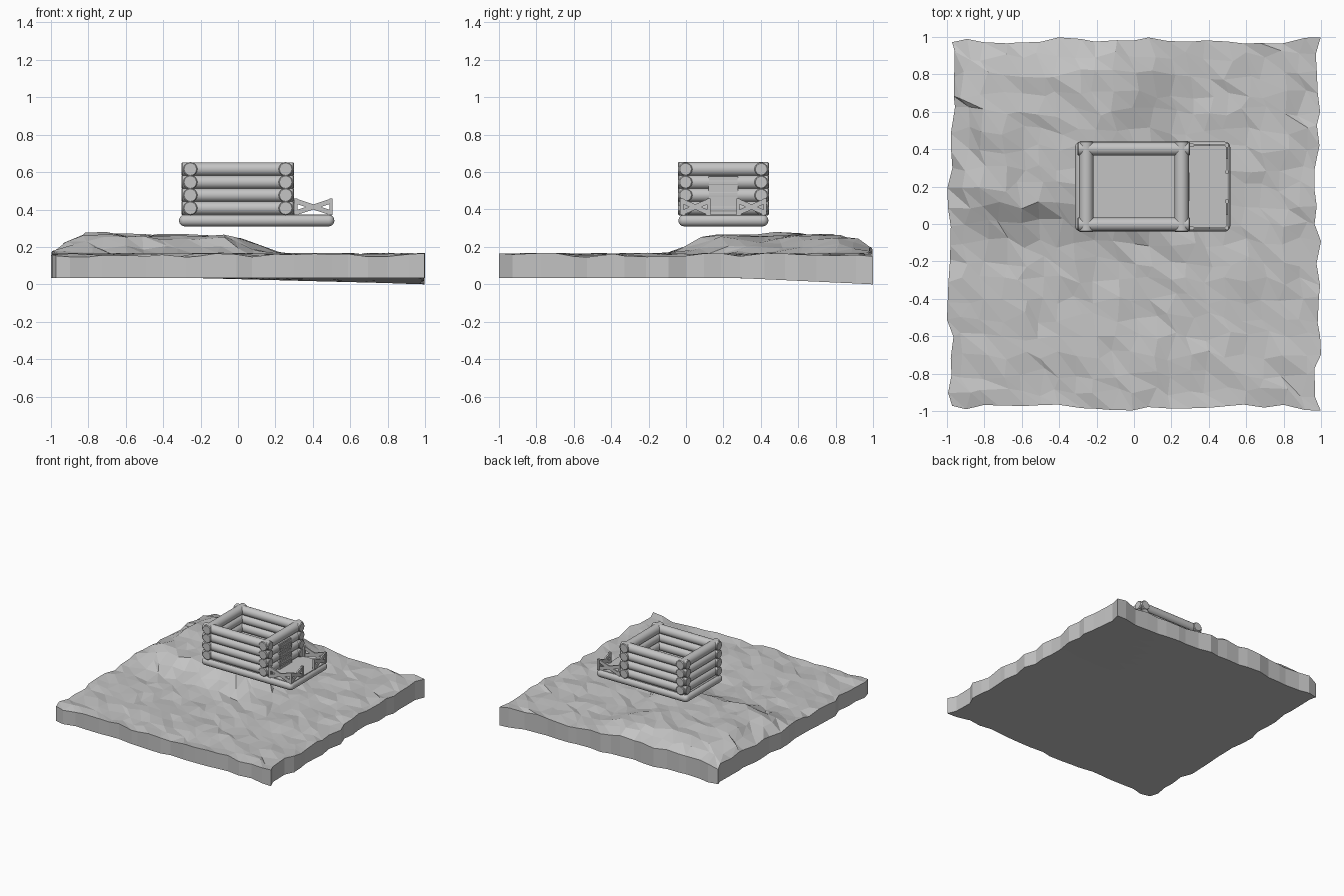
import bpy, bmesh, math, random
from mathutils import Vector, Matrix

if "Cube" in bpy.data.objects:
    bpy.data.objects.remove(bpy.data.objects["Cube"])

random.seed(7)
grey = bpy.data.materials.new("stone grey")
grey.diffuse_color = (0.55, 0.55, 0.55, 1)
grey.use_nodes = True
grey.node_tree.nodes["Principled BSDF"].inputs["Base Color"].default_value = grey.diffuse_color


def finish(name, bm, smooth=False):
    bmesh.ops.recalc_face_normals(bm, faces=bm.faces[:])
    me = bpy.data.meshes.new(name)
    bm.to_mesh(me)
    bm.free()
    me.materials.append(grey)
    ob = bpy.data.objects.new(name, me)
    bpy.context.collection.objects.link(ob)
    if smooth:
        bpy.ops.object.select_all(action='DESELECT')
        ob.select_set(True)
        bpy.context.view_layer.objects.active = ob
        bpy.ops.object.shade_smooth_by_angle(angle=math.radians(40))
    return ob


def add_box(bm, lo, hi):
    lo, hi = Vector(lo), Vector(hi)
    m = Matrix.Translation((lo + hi) / 2) @ Matrix.Diagonal((*(hi - lo), 1))
    bmesh.ops.create_cube(bm, size=1, matrix=m)


def add_bar(bm, a, b, width, thick, normal):
    # flat slat from a to b, lying in the plane with the given normal
    a, b, n = Vector(a), Vector(b), Vector(normal)
    d = (b - a).normalized()
    s = n.cross(d)
    rot = Matrix((d, s, n)).transposed().to_4x4()
    m = Matrix.Translation((a + b) / 2) @ rot @ Matrix.Diagonal(((b - a).length, width, thick, 1))
    bmesh.ops.create_cube(bm, size=1, matrix=m)


def log(name, a, b, r):
    # round log with slightly chamfered ends
    a, b = Vector(a), Vector(b)
    bm = bmesh.new()
    rot = (b - a).to_track_quat('Z', 'Y').to_matrix().to_4x4()
    bmesh.ops.create_cone(bm, cap_ends=True, segments=20, radius1=r, radius2=r,
                          depth=(b - a).length, matrix=Matrix.Translation((a + b) / 2) @ rot)
    caps = {e for f in bm.faces if len(f.verts) > 4 for e in f.edges}
    bmesh.ops.bevel(bm, geom=list(caps), offset=0.005, segments=1, affect='EDGES')
    return finish(name, bm, True)


def step(a, b, v):
    t = min(1, max(0, (v - a) / (b - a)))
    return t * t * (3 - 2 * t)


# ground slab: faceted, with a low hill at the back left and a hollow by the cabin
N = 20
bm = bmesh.new()


def ground_z(x, y):
    hill = step(-0.12, 0.16, y) * step(0.27, -0.08, x)
    hill *= step(-1.1, -0.74, x) * step(1.14, 0.78, y)
    peak = 0.04 * math.exp(-((x + 0.79) ** 2 + (y - 0.55) ** 2) / 0.015)
    hollow = 0.035 * math.exp(-((x - 0.05) ** 2 + (y - 0.47) ** 2) / 0.025)
    return 0.157 + 0.103 * hill + (peak - hollow) * hill


rows = []
for j in range(N + 1):
    row = []
    for i in range(N + 1):
        x, y = -1 + 2 * i / N, -1 + 2 * j / N
        ex, ey = i in (0, N), j in (0, N)
        z = ground_z(x, y) + random.uniform(-0.012, 0.012)
        jx, jy = random.uniform(-0.03, 0.03), random.uniform(-0.03, 0.03)
        inset = 0.01 if x < 0 and y > 0.6 else 0
        x = x - math.copysign(abs(jx) * 1.2 + inset, x) if ex else x + jx
        y = y - math.copysign(abs(jy) * 1.2, y) if ey else y + jy
        if ex and ey:
            # only the two right-hand corners reach the full extent
            r = 0.998 if x > 0 else 0.972
            x, y = math.copysign(r, x), math.copysign(r, y)
        row.append(bm.verts.new((max(-1, min(1, x)), max(-1, min(1, y)), z)))
    rows.append(row)
rows[N // 4][0].co.x = -1
for j in range(N):
    for i in range(N):
        a, b = rows[j][i], rows[j][i + 1]
        c, d = rows[j + 1][i + 1], rows[j + 1][i]
        bm.faces.new((a, b, d))
        bm.faces.new((b, c, d))
# walls and nearly flat underside, dipping at the back right corner
ext = bmesh.ops.extrude_face_region(bm, geom=bm.faces[:], use_keep_orig=True)
for v in (g for g in ext["geom"] if isinstance(g, bmesh.types.BMVert)):
    x, y = v.co.x, v.co.y
    v.co.z = 0.033 - 0.033 * max(0, (x + 0.2) / 1.198) * max(0, (y - 0.3) / 0.698)
finish("ground", bm)

# cabin base with fully rounded rim
bm = bmesh.new()
add_box(bm, (-0.315, -0.04, 0.31), (0.515, 0.44, 0.372))
bmesh.ops.bevel(bm, geom=bm.edges[:], offset=0.03, segments=6, profile=0.5, affect='EDGES')
finish("cabin_base", bm, True)

# porch and room floor boards
bm = bmesh.new()
add_box(bm, (-0.29, -0.02, 0.36), (0.5, 0.42, 0.374))
finish("floor", bm)

# stacked log walls, four courses high
R = 0.036
for k in range(4):
    z = 0.407 + 0.0695 * k
    for side, y in (("front", -0.002), ("back", 0.402)):
        log(f"{side}_wall_log_{k}", (-0.303, y, z), (0.3, y, z), R)
    for side, x in (("left", -0.255), ("right", 0.255)):
        log(f"{side}_wall_log_{k}", (x, -0.043, z), (x, 0.443, z), R + 0.002)

# door on the porch side, made of horizontal boards
bm = bmesh.new()
add_box(bm, (0.25, 0.12, 0.372), (0.288, 0.277, 0.575))
for k in range(10):
    z = 0.376 + 0.02 * k
    add_box(bm, (0.28, 0.122, z), (0.296, 0.275, z + 0.014))
finish("door", bm)


def fence(name, a, b, normal):
    # two posts with a crossed pair of slats
    bm = bmesh.new()
    a, b = Vector((*a, 0.37)), Vector((*b, 0.37))
    up = Vector((0, 0, 1))
    for p in (a, b):
        add_box(bm, p - Vector((0.009, 0.009, 0)), p + Vector((0.009, 0.009, 0.088)))
    for lo, hi in ((a, b), (b, a)):
        add_bar(bm, lo + up * 0.012, hi + up * 0.075, 0.026, 0.012, normal)
    finish(name, bm)


# porch fences, with a gap at the far end for the entrance
for side, y in (("front", -0.022), ("back", 0.422)):
    fence(f"{side}_fence", (0.308, y), (0.497, y), (0, 1, 0))
fence("end_fence_front", (0.497, -0.022), (0.497, 0.122), (1, 0, 0))
fence("end_fence_back", (0.497, 0.278), (0.497, 0.422), (1, 0, 0))
